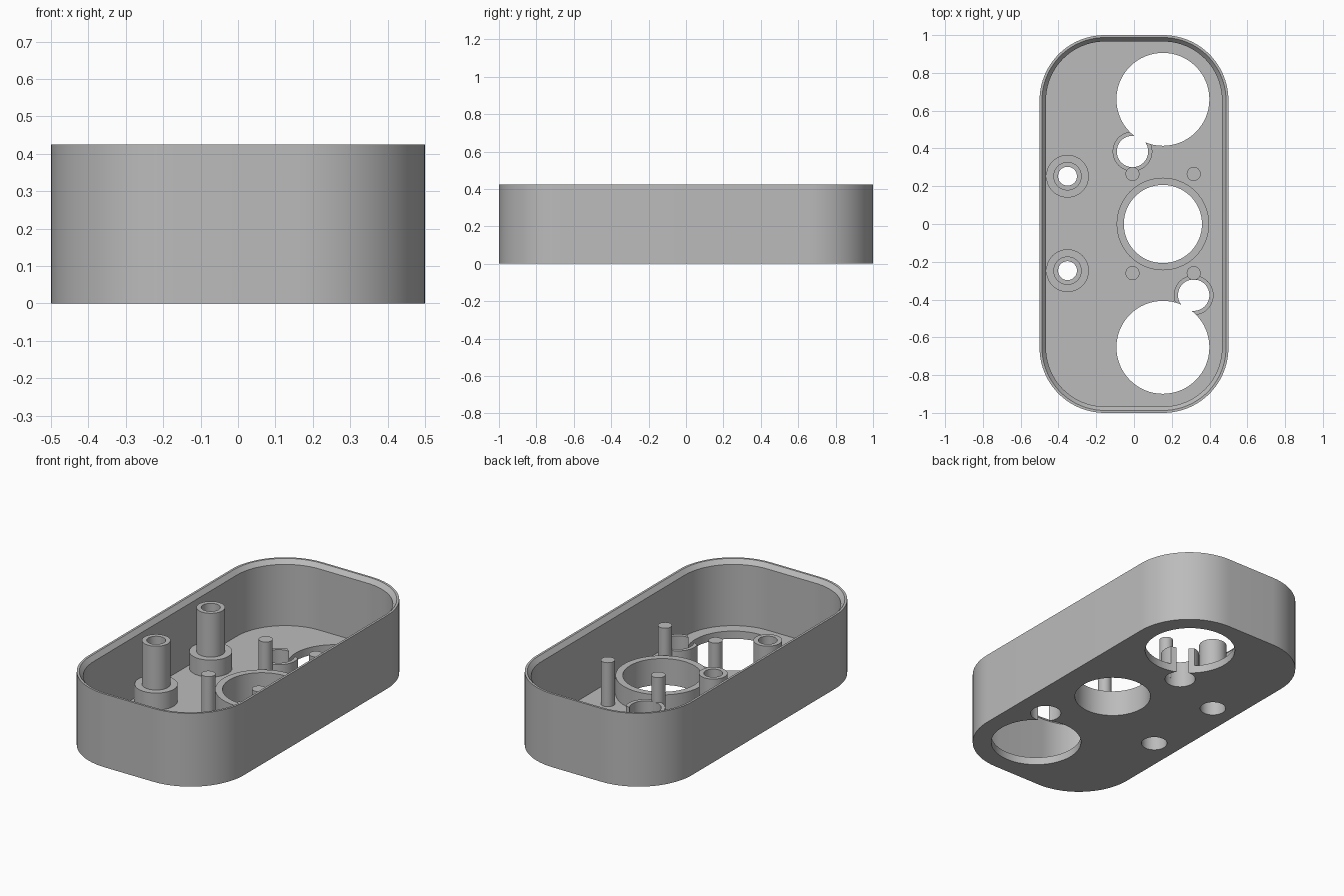
import bpy, bmesh, math

FLOOR, HEIGHT, RADIUS = 0.045, 0.425, 0.345
BIG_R, MID_R, SMALL_R = 0.246, 0.207, 0.083
BIG = [(0.153, 0.66), (0.153, -0.653)]
MID = (0.153, 0.0)
SMALL = [(-0.008, 0.384), (0.316, -0.377)]
SCREWS = [(-0.352, 0.253), (-0.352, -0.247)]
PINS = [(x, y) for x in (-0.008, 0.316) for y in (0.265, -0.26)]

if "Cube" in bpy.data.objects:
    bpy.data.objects.remove(bpy.data.objects["Cube"], do_unlink=True)

grey = bpy.data.materials.new("plain grey")
grey.use_nodes = True
colour = (0.5, 0.5, 0.5, 1)
grey.diffuse_color = colour
grey.node_tree.nodes["Principled BSDF"].inputs["Base Color"].default_value = colour


def loft(name, rings):
    """Closed solid skinned through rings with equal point counts."""
    bm = bmesh.new()
    loops = [[bm.verts.new(p) for p in ring] for ring in rings]
    n = len(loops[0])
    for a, b in zip(loops, loops[1:]):
        for i in range(n):
            j = (i + 1) % n
            bm.faces.new((a[i], a[j], b[j], b[i]))
    bm.faces.new(loops[0][::-1])
    bm.faces.new(loops[-1])
    bmesh.ops.recalc_face_normals(bm, faces=bm.faces)
    mesh = bpy.data.meshes.new(name)
    bm.to_mesh(mesh)
    bm.free()
    mesh.materials.append(grey)
    obj = bpy.data.objects.new(name, mesh)
    bpy.context.collection.objects.link(obj)
    return obj


def rounded_ring(inset, z, steps=20):
    """Rounded rectangle outline, offset inwards by inset."""
    pts = []
    for k, (sx, sy) in enumerate([(1, 1), (-1, 1), (-1, -1), (1, -1)]):
        for i in range(steps + 1):
            a = math.pi / 2 * (k + i / steps)
            r = RADIUS - inset
            pts.append((sx * (0.5 - RADIUS) + r * math.cos(a),
                        sy * (1 - RADIUS) + r * math.sin(a), z))
    return pts


def turned(name, centre, profile, sides=64):
    """Round solid from (radius, height) pairs."""
    return loft(name, [[(centre[0] + r * math.cos(math.tau * i / sides),
                         centre[1] + r * math.sin(math.tau * i / sides), z)
                        for i in range(sides)] for r, z in profile])


def cut(obj, cutters):
    bpy.context.view_layer.objects.active = obj
    for cutter in cutters:
        mod = obj.modifiers.new("hole", "BOOLEAN")
        mod.operation, mod.solver, mod.object = "DIFFERENCE", "EXACT", cutter
        bpy.ops.object.modifier_apply(modifier=mod.name)


def drill(centre, radius, top=0.6):
    return turned("hole_cutter", centre, [(radius, -0.1), (radius, top)])


# Hole cutters
big = [drill(c, BIG_R) for c in BIG]
mid = drill(MID, MID_R)
small = [drill(c, SMALL_R) for c in SMALL]
# Screw bores with a wider head recess underneath
bores = [turned("hole_cutter", c, [(0.07, -0.1), (0.07, 0.11), (0.05, 0.11), (0.05, 0.6)])
         for c in SCREWS]
cutters = big + [mid] + small + bores

# Tray with thin walls and a chamfered inner rim
tray = loft("tray", [rounded_ring(0, 0), rounded_ring(0, HEIGHT),
                     rounded_ring(0.013, HEIGHT), rounded_ring(0.034, HEIGHT - 0.025),
                     rounded_ring(0.034, FLOOR)])
cut(tray, cutters)
parts = [tray]

# Collar round the middle opening
collar = turned("middle_collar", MID, [(0.245, FLOOR), (0.245, 0.153)])
cut(collar, [mid])
parts.append(collar)

# Small collars, broken open by the large openings
for i, c in enumerate(SMALL):
    ring = turned(f"small_collar_{i + 1}", c, [(0.105, FLOOR), (0.105, 0.155)])
    cut(ring, [small[i], big[i]])
    parts.append(ring)

# Stepped screw posts
for i, c in enumerate(SCREWS):
    post = turned(f"screw_post_{i + 1}", c,
                  [(0.113, FLOOR), (0.113, 0.143), (0.075, 0.143), (0.075, 0.397)])
    cut(post, [bores[i]])
    parts.append(post)

# Locating pins
for i, c in enumerate(PINS):
    parts.append(turned(f"pin_{i + 1}", c, [(0.037, FLOOR), (0.037, 0.30)], 32))

for cutter in cutters:
    bpy.data.objects.remove(cutter, do_unlink=True)

# Smooth curved walls, crisp edges
bpy.ops.object.select_all(action="DESELECT")
for part in parts:
    part.select_set(True)
bpy.context.view_layer.objects.active = tray
bpy.ops.object.shade_smooth_by_angle(angle=math.radians(30))
